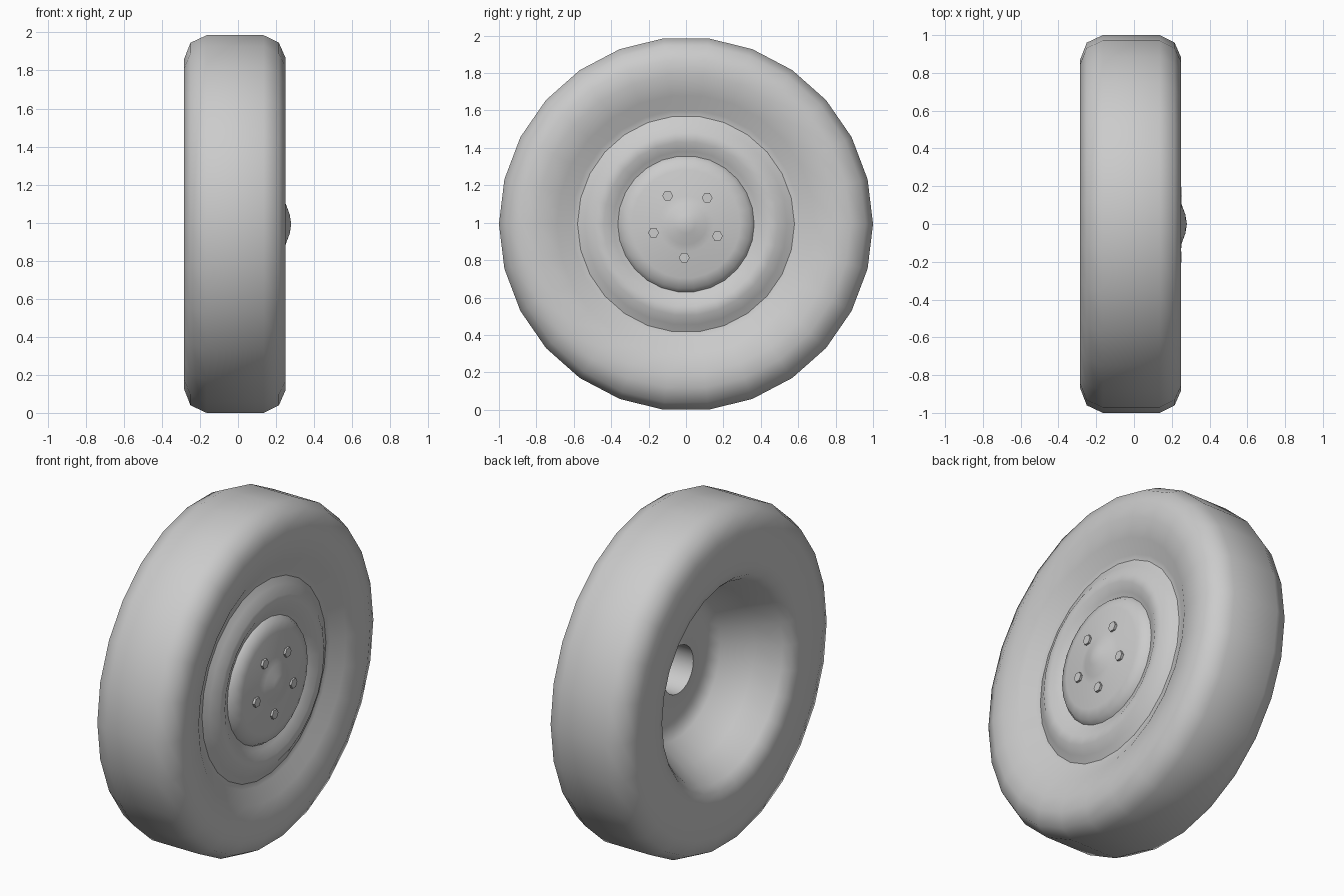
import bpy
import bmesh
from math import cos, sin, pi, radians
from mathutils import Matrix, Vector

cube = bpy.data.objects.get("Cube")
if cube:
    bpy.data.objects.remove(cube, do_unlink=True)

SIDES = 26
AXLE_Z = cos(pi / SIDES)

grey = bpy.data.materials.new("plain grey")
grey.use_nodes = True
grey.diffuse_color = (0.6, 0.6, 0.6, 1)
grey.node_tree.nodes["Principled BSDF"].inputs["Base Color"].default_value = (0.6, 0.6, 0.6, 1)


def finish(name, bm, sharp_angle):
    mesh = bpy.data.meshes.new(name)
    bm.to_mesh(mesh)
    bm.free()
    mesh.materials.append(grey)
    mesh.shade_smooth()
    mesh.set_sharp_from_angle(angle=radians(sharp_angle))
    obj = bpy.data.objects.new(name, mesh)
    obj.location.z = AXLE_Z
    bpy.context.collection.objects.link(obj)
    return obj


def lathe(name, profile):
    """Revolve (x, radius) points around the axle, running back to front."""
    bm = bmesh.new()
    rings = []
    for x, r in profile:
        angles = [2 * pi * j / SIDES for j in range(SIDES)]
        rings.append([bm.verts.new((x, r * cos(a), r * sin(a))) for a in angles])
    for a, b in zip(rings, rings[1:]):
        for j in range(SIDES):
            k = (j + 1) % SIDES
            bm.faces.new((a[j], a[k], b[k], b[j]))
    bmesh.ops.remove_doubles(bm, verts=bm.verts, dist=0.0001)
    return finish(name, bm, 62)


# Tyre: inner back slope, back wall, tread, front wall, groove
lathe("tyre", [
    (-0.10, 0.50), (-0.23, 0.575), (-0.27, 0.61), (-0.285, 0.67), (-0.285, 0.87),
    (-0.25, 0.96), (-0.165, 1.0), (0.135, 1.0), (0.215, 0.96), (0.25, 0.88),
    (0.25, 0.80), (0.225, 0.69), (0.175, 0.61), (0.17, 0.58),
])

# Front disc: raised ring, inner groove, hub plate and domed centre
lathe("wheel_disc", [
    (0.17, 0.58), (0.19, 0.54), (0.222, 0.49), (0.222, 0.44), (0.195, 0.39),
    (0.185, 0.365), (0.215, 0.345), (0.232, 0.29), (0.24, 0.15), (0.25, 0.11),
    (0.272, 0.05), (0.28, 0.0),
])

# Back dish: closed axle bore, hub face and cone
lathe("back_dish", [
    (0.225, 0.0), (0.225, 0.14), (0.05, 0.14), (0.10, 0.345),
    (0.06, 0.41), (-0.10, 0.50),
])

# Five hexagonal wheel bolts
bm = bmesh.new()
for i in range(5):
    a = radians(267 + 72 * i)
    place = Matrix.Translation(Vector((0.236, 0.18 * cos(a), 0.18 * sin(a))))
    bmesh.ops.create_cone(bm, cap_ends=True, segments=6, radius1=0.029, radius2=0.029,
                          depth=0.03, matrix=place @ Matrix.Rotation(pi / 2, 4, 'Y'))
finish("wheel_bolts", bm, 30)
